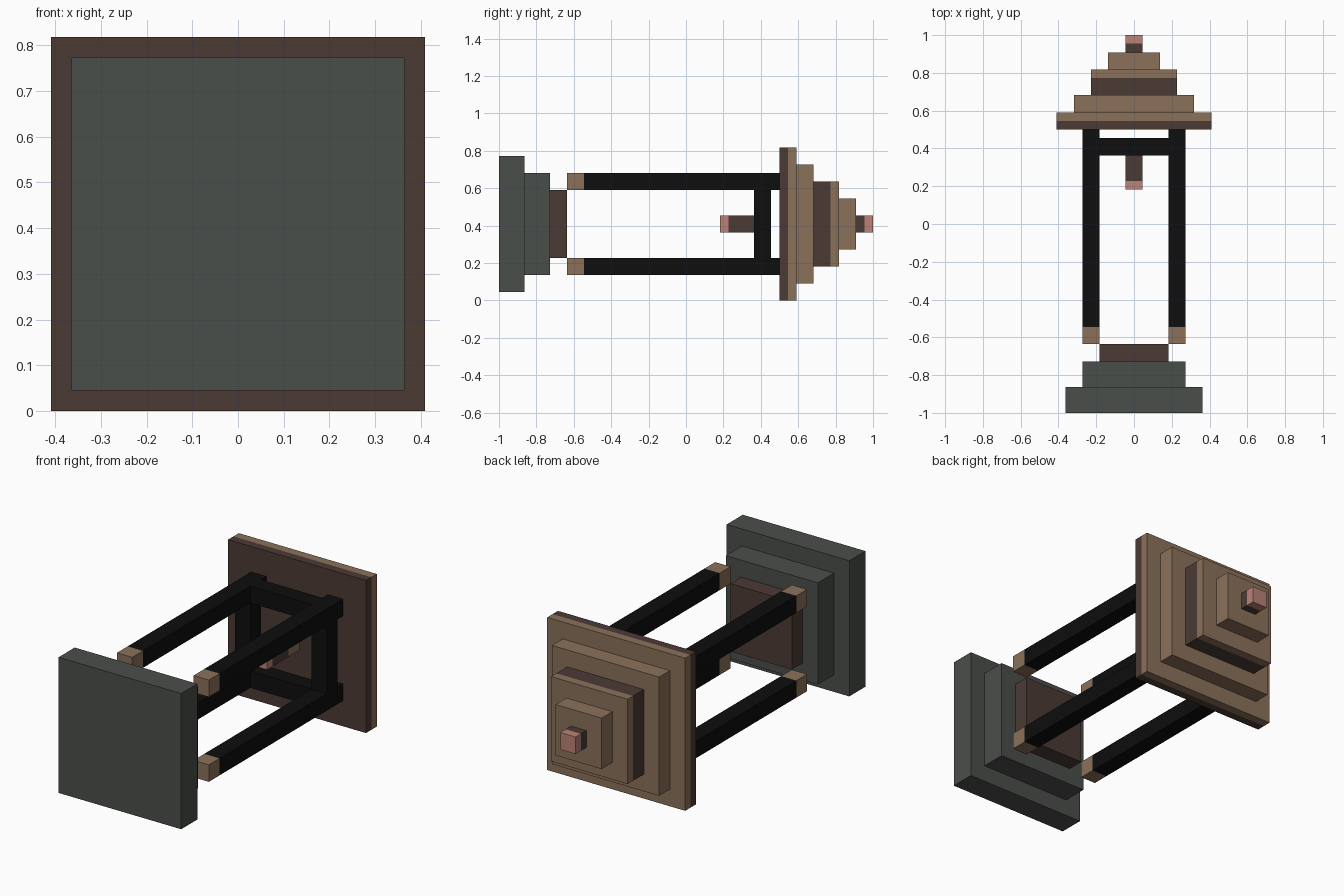
import bpy

cube = bpy.data.objects.get("Cube")
if cube:
    bpy.data.objects.remove(cube, do_unlink=True)

U = 1 / 22      # grid unit: the model is 44 units long
AXIS_Z = 9      # height of the central axis, in units


def material(name, rgb):
    lin = [(c / 255 / 12.92) if c <= 10 else ((c / 255 + 0.055) / 1.055) ** 2.4 for c in rgb]
    m = bpy.data.materials.new(name)
    m.use_nodes = True
    m.diffuse_color = (*lin, 1)
    bsdf = next(n for n in m.node_tree.nodes if n.type == 'BSDF_PRINCIPLED')
    bsdf.inputs["Base Color"].default_value = (*lin, 1)
    return m


GREY = material("slate grey", (74, 78, 74))
BROWN = material("dark brown", (75, 58, 52))
TAN = material("tan", (139, 113, 90))
PINK = material("dusty pink", (188, 130, 120))
BLACK = material("black", (14, 14, 14))


def box(name, mat, x, y, z):
    """Box from (min, max) ranges in units; z is measured from the axis."""
    spans = (x, y, (z[0] + AXIS_Z, z[1] + AXIS_Z))
    bpy.ops.mesh.primitive_cube_add(size=1)
    ob = bpy.context.object
    ob.name = ob.data.name = name
    for v in ob.data.vertices:
        v.co = [(lo if c < 0 else hi) * U for c, (lo, hi) in zip(v.co, spans)]
    ob.data.materials.append(mat)
    return ob


def slab(name, mat, half, y0, y1):
    """Square slab centred on the long axis."""
    return box(name, mat, (-half, half), (y0, y1), (-half, half))


# Stepped front block, back block and inner pin: name, colour, half width, y range
for part in (
    ("front_plate", GREY, 8, -22, -19),
    ("front_step", GREY, 6, -19, -16),
    ("front_pad", BROWN, 4, -16, -14),
    ("back_plate_lining", BROWN, 9, 11, 12),
    ("back_plate", TAN, 9, 12, 13),
    ("back_step_large", TAN, 7, 13, 15),
    ("back_step_band", BROWN, 5, 15, 17),
    ("back_step_middle", TAN, 5, 17, 18),
    ("back_step_small", TAN, 3, 18, 20),
    ("back_pin", BROWN, 1, 20, 21),
    ("back_pin_tip", PINK, 1, 21, 22),
    ("inner_pin_tip", PINK, 1, 4, 5),
    ("inner_pin", BROWN, 1, 5, 8),
    ("inner_pin_base", TAN, 1, 8, 10),
):
    slab(*part)

# Four long rods with tan tips
SIDES = (("left", (4, 6)), ("right", (-6, -4)))
LEVELS = (("upper", (4, 6)), ("lower", (-6, -4)))
for side, x in SIDES:
    for level, z in LEVELS:
        box(f"{level}_{side}_rod", BLACK, x, (-12, 11), z)
        box(f"{level}_{side}_rod_tip", TAN, x, (-14, -12), z)

# Square brace joining the rods
for level, z in LEVELS:
    box(f"{level}_crossbar", BLACK, (-4, 4), (8, 10), z)
for side, x in SIDES:
    box(f"{side}_upright", BLACK, x, (8, 10), (-4, 4))
